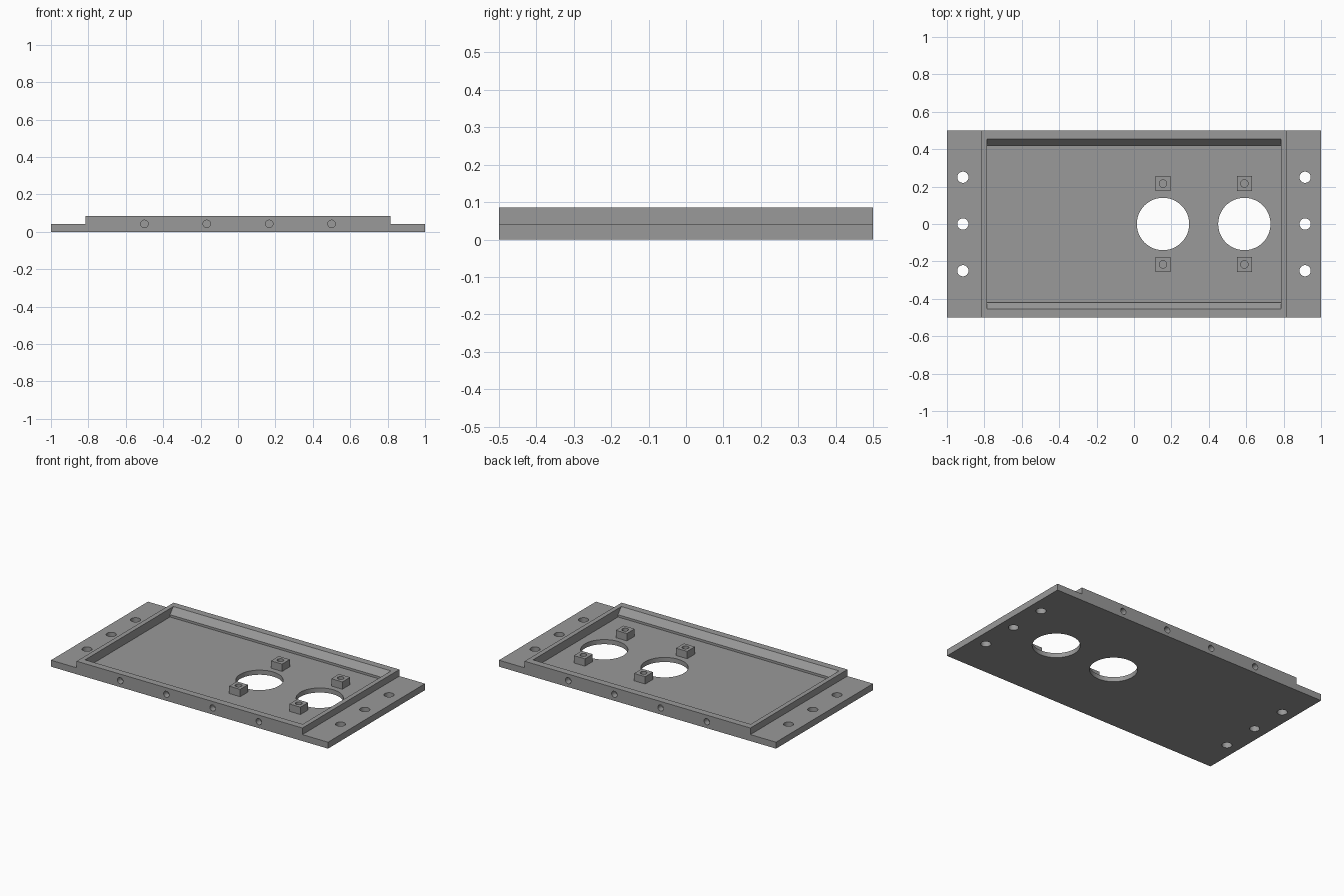
import bpy, bmesh
from mathutils import Matrix, Vector

if "Cube" in bpy.data.objects:
    bpy.data.objects.remove(bpy.data.objects["Cube"])

grey = bpy.data.materials.new("grey metal")
grey.diffuse_color = (0.32, 0.32, 0.32, 1)
grey.use_nodes = True
grey.node_tree.nodes["Principled BSDF"].inputs["Base Color"].default_value = grey.diffuse_color

FLOOR = 0.03       # pocket floor height
FLANGE = 0.042     # end flange thickness
TOP = 0.085        # rim height


def make(name, bm):
    bmesh.ops.recalc_face_normals(bm, faces=bm.faces)
    me = bpy.data.meshes.new(name)
    bm.to_mesh(me)
    bm.free()
    me.materials.append(grey)
    ob = bpy.data.objects.new(name, me)
    bpy.context.collection.objects.link(ob)
    return ob


def prism(name, points, extrude):
    """Extrude a closed 3D outline along a vector."""
    bm = bmesh.new()
    face = bm.faces.new([bm.verts.new(p) for p in points])
    geo = bmesh.ops.extrude_face_region(bm, geom=[face])["geom"]
    moved = [g for g in geo if isinstance(g, bmesh.types.BMVert)]
    bmesh.ops.translate(bm, verts=moved, vec=Vector(extrude))
    return make(name, bm)


def drills(specs):
    """One cutter made of separate cylinders: (centre, radius, depth, axis)."""
    bm = bmesh.new()
    for centre, r, depth, axis in specs:
        turn = Matrix.Rotation(1.5707963, 4, "X") if axis == "y" else Matrix()
        bmesh.ops.create_cone(bm, cap_ends=True, segments=48, radius1=r, radius2=r,
                              depth=depth, matrix=Matrix.Translation(centre) @ turn)
    return make("drill_cutter", bm)


def cut(ob, cutter):
    mod = ob.modifiers.new("cut", "BOOLEAN")
    mod.operation = "DIFFERENCE"
    mod.solver = "EXACT"
    mod.object = cutter
    bpy.context.view_layer.objects.active = ob
    bpy.ops.object.modifier_apply(modifier=mod.name)
    bpy.data.objects.remove(cutter)


def smooth(ob):
    bpy.ops.object.select_all(action="DESELECT")
    ob.select_set(True)
    bpy.context.view_layer.objects.active = ob
    bpy.ops.object.shade_smooth_by_angle(angle=0.5)


# Panel: stepped front profile with thin end flanges
step = [(-1, 0), (1, 0), (1, FLANGE), (0.815, FLANGE), (0.815, TOP),
        (-0.815, TOP), (-0.815, FLANGE), (-1, FLANGE)]
panel = prism("panel", [(x, -0.5, z) for x, z in step], (0, 1, 0))

# Pocket with sloped long walls above a short upright step
lip = 0.045
run = 0.035 / (TOP - lip)
over = 0.02
wide = 0.42 + run * (TOP + over - lip)
pocket = [(-0.42, FLOOR), (0.42, FLOOR), (0.42, lip), (wide, TOP + over),
          (-wide, TOP + over), (-0.42, lip)]
cut(panel, prism("pocket_cutter", [(-0.785, y, z) for y, z in pocket], (1.57, 0, 0)))

# Round openings, flange holes and blind screw holes in the long edges
openings = (0.155, 0.59)
holes = [((x, 0, 0), 0.14, 0.4, "z") for x in openings]
holes += [((x, y, 0), 0.03, 0.4, "z") for x in (-0.915, 0.915) for y in (-0.25, 0, 0.25)]
holes += [((x, y, 0.042), 0.02, 0.08, "y")
          for x in (-0.5, -0.167, 0.167, 0.5) for y in (-0.5, 0.5)]
cut(panel, drills(holes))
smooth(panel)

# Square mounting posts with blind screw holes beside each opening
for i, x in enumerate(openings):
    for side, y in (("front", -0.216), ("back", 0.216)):
        h = 0.04
        square = [(x - h, y - h, FLOOR - 0.005), (x + h, y - h, FLOOR - 0.005),
                  (x + h, y + h, FLOOR - 0.005), (x - h, y + h, FLOOR - 0.005)]
        post = prism(f"mounting_post_{side}_{i + 1}", square, (0, 0, 0.053))
        cut(post, drills([((x, y, 0.078), 0.02, 0.07, "z")]))
        smooth(post)
